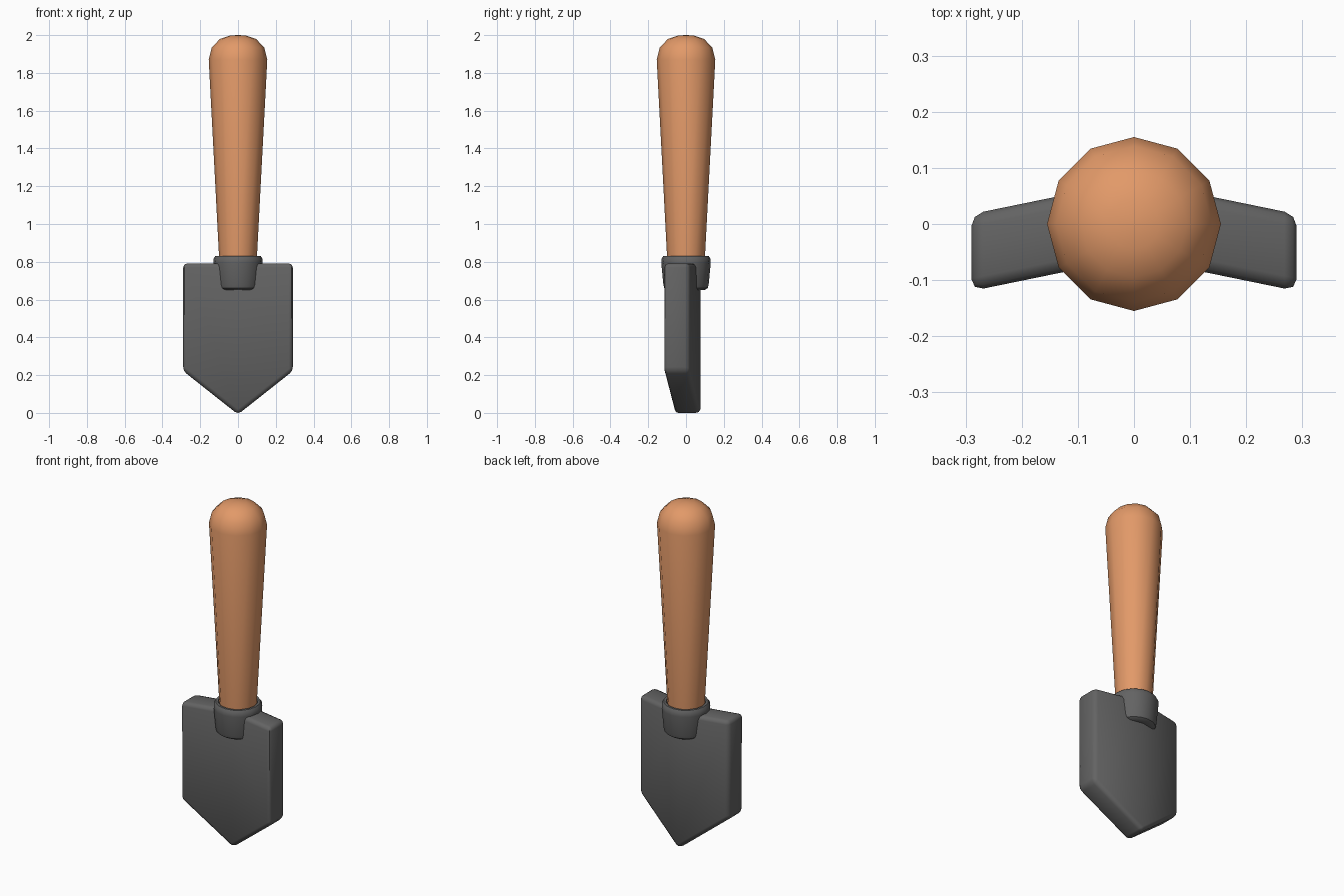
import bpy, bmesh, math

if "Cube" in bpy.data.objects:
    bpy.data.objects.remove(bpy.data.objects["Cube"])


def material(name, rgb):
    m = bpy.data.materials.new(name)
    m.diffuse_color = (*rgb, 1)
    m.use_nodes = True
    m.node_tree.nodes["Principled BSDF"].inputs["Base Color"].default_value = m.diffuse_color
    return m


WOOD = material("orange wood", (0.76, 0.32, 0.14))
STEEL = material("dark grey steel", (0.125, 0.125, 0.125))


def finish(name, bm, mat, angle):
    bmesh.ops.recalc_face_normals(bm, faces=bm.faces)
    mesh = bpy.data.meshes.new(name)
    bm.to_mesh(mesh)
    bm.free()
    mesh.materials.append(mat)
    ob = bpy.data.objects.new(name, mesh)
    bpy.context.collection.objects.link(ob)
    bpy.ops.object.select_all(action='DESELECT')
    ob.select_set(True)
    bpy.context.view_layer.objects.active = ob
    bpy.ops.object.shade_smooth_by_angle(angle=math.radians(angle))
    return ob


def lathe(name, profile, sides, mat, angle):
    """Turn an (r, z) profile round z and cap both ends."""
    bm = bmesh.new()
    rings = []
    for r, z in profile:
        rings.append([bm.verts.new((r * math.cos(2 * math.pi * i / sides),
                                    r * math.sin(2 * math.pi * i / sides), z))
                      for i in range(sides)])
    for a, b in zip(rings, rings[1:]):
        for i in range(sides):
            j = (i + 1) % sides
            bm.faces.new((a[i], a[j], b[j], b[i]))
    bm.faces.new(rings[0])
    bm.faces.new(rings[-1])
    return finish(name, bm, mat, angle)


# Tapered wooden handle with a domed end
lathe("handle", [(0.095, 0.72), (0.101, 0.84), (0.155, 1.87), (0.139, 1.935),
                 (0.095, 1.98), (0.045, 1.997), (0.008, 2.0)], 12, WOOD, 40)

# Steel collar that holds the handle and runs through the blade
lathe("collar", [(0.07, 0.65), (0.102, 0.652), (0.115, 0.661), (0.12, 0.68),
                 (0.131, 0.795), (0.13, 0.815), (0.12, 0.83), (0.107, 0.83),
                 (0.097, 0.815)], 16, STEEL, 40)

# Blade: two flat halves bent back at the middle, with rounded edges
bm = bmesh.new()
outline = [(0, 0.792), (0.29, 0.792), (0.29, 0.22), (0, -0.01),
           (-0.29, 0.22), (-0.29, 0.792)]
front, back = [[bm.verts.new((x, y0 - 0.205 * abs(x), z)) for x, z in outline]
               for y0 in (-0.06, 0.077)]
for ring in (front, back):
    bm.faces.new(ring[0:4])
    bm.faces.new(ring[3:6] + ring[0:1])
for i in range(6):
    j = (i + 1) % 6
    bm.faces.new((front[i], front[j], back[j], back[i]))
bmesh.ops.recalc_face_normals(bm, faces=bm.faces)
sharp = [e for e in bm.edges if e.calc_face_angle(0) > math.radians(30)]
bmesh.ops.bevel(bm, geom=sharp, offset=0.022, segments=2, profile=0.5,
                affect='EDGES', clamp_overlap=True)
# Rest the rounded tip on the ground
low = min(v.co.z for v in bm.verts)
for v in bm.verts:
    v.co.z = 0.792 * (v.co.z - low) / (0.792 - low)
finish("blade", bm, STEEL, 50)
